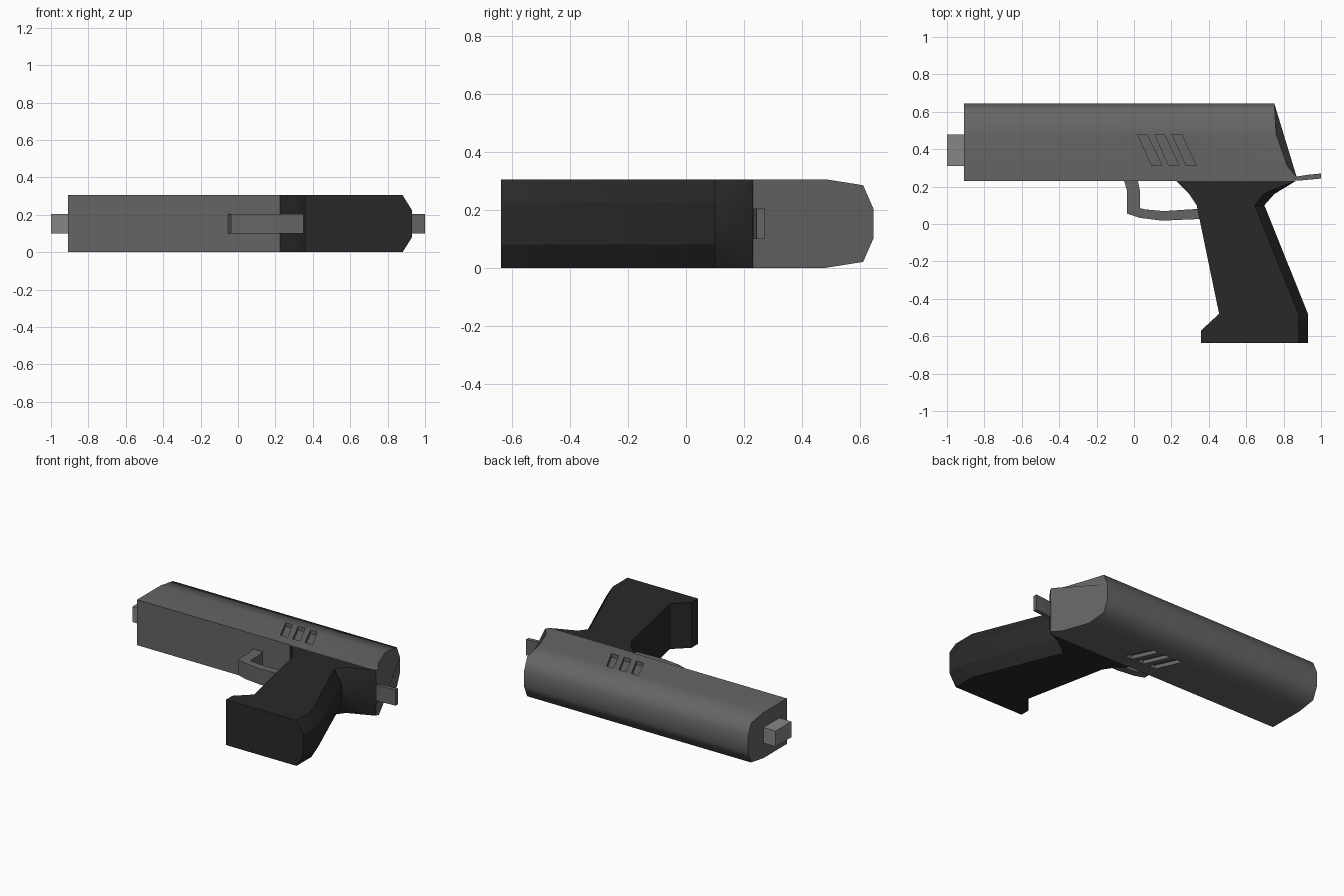
import bpy, bmesh, math

if "Cube" in bpy.data.objects:
    bpy.data.objects.remove(bpy.data.objects["Cube"])

MID = 0.1525          # centre height of the symmetric model
HALF = 0.1525


def material(name, v):
    m = bpy.data.materials.new(name)
    m.diffuse_color = (v, v, v, 1)
    m.use_nodes = True
    m.node_tree.nodes["Principled BSDF"].inputs["Base Color"].default_value = m.diffuse_color
    return m


steel = material("steel", 0.13)
rubber = material("rubber", 0.022)
bright = material("bright_steel", 0.24)


def loft(name, rings, mat=None, smooth=None):
    """Skin a list of equal-length closed rings and cap both ends."""
    bm = bmesh.new()
    loops = [[bm.verts.new(p) for p in r] for r in rings]
    for a, b in zip(loops, loops[1:]):
        for i in range(len(a)):
            j = (i + 1) % len(a)
            bm.faces.new((a[i], a[j], b[j], b[i]))
    bm.faces.new(loops[0])
    bm.faces.new(loops[-1])
    bmesh.ops.recalc_face_normals(bm, faces=bm.faces)
    me = bpy.data.meshes.new(name)
    bm.to_mesh(me)
    bm.free()
    ob = bpy.data.objects.new(name, me)
    bpy.context.collection.objects.link(ob)
    if mat:
        me.materials.append(mat)
    if smooth:
        me.shade_smooth()
        me.set_sharp_from_angle(angle=math.radians(smooth))
    return ob


def prism(name, pts, z0, z1, mat=None, smooth=None):
    return loft(name, [[(x, y, z) for x, y in pts] for z in (z0, z1)], mat, smooth)


# Slide: section narrows toward the top, rear end is curved (y, half width, rear x)
levels = [(0.23, HALF, 0.855), (0.25, HALF, 0.87), (0.31, HALF, 0.82),
          (0.48, HALF, 0.76), (0.61, 0.132, 0.752), (0.645, 0.052, 0.75)]
section = [(y, MID + w, xr) for y, w, xr in levels]
section += [(y, MID - w, xr) for y, w, xr in reversed(levels)]
slide = loft("slide", [[(-0.91, y, z) for y, z, _ in section],
                       [(xr, y, z) for y, z, xr in section]], steel)

# Slanted vent recesses on both flanks
DEPTH = 0.025
for i in range(3):
    x = 0.02 + 0.092 * i
    shape = [(x, 0.48 - 0.002), (x + 0.05, 0.48 - 0.002), (x + 0.13, 0.312), (x + 0.075, 0.312)]
    for z0, z1 in ((2 * HALF - DEPTH, 0.4), (-0.1, DEPTH)):
        cutter = prism("vent_cutter", shape, z0, z1, steel)
        mod = slide.modifiers.new("vent", "BOOLEAN")
        mod.operation, mod.solver, mod.object = "DIFFERENCE", "EXACT", cutter
        bpy.context.view_layer.objects.active = slide
        bpy.ops.object.modifier_apply(modifier=mod.name)
        bpy.data.objects.remove(cutter)

# Vent walls and floors face inward
for p in slide.data.polygons:
    zs = [slide.data.vertices[v].co.z for v in p.vertices]
    if any(abs(abs(z - MID) - (HALF - DEPTH)) < 1e-4 for z in zs):
        p.flip()
slide.data.shade_smooth()
slide.data.set_sharp_from_angle(angle=math.radians(62))

# Barrel tip
prism("barrel", [(-1, 0.31), (-0.9, 0.31), (-0.9, 0.478), (-1, 0.478)], 0.1, 0.205, bright)

# Rear tang
prism("hammer", [(0.84, 0.235), (0.88, 0.232), (1.0, 0.243), (1.0, 0.27),
                 (0.93, 0.263), (0.87, 0.254), (0.84, 0.28)], 0.1, 0.205, steel)

# Trigger guard as paired outer / inner outline
outer = [(-0.055, 0.235), (-0.037, 0.18), (-0.037, 0.056), (0.03, 0.033), (0.15, 0.018), (0.36, 0.027)]
inner = [(0.02, 0.235), (0.033, 0.17), (0.033, 0.085), (0.06, 0.078), (0.16, 0.069), (0.36, 0.082)]
loft("trigger_guard", [[(*o, 0.1), (*n, 0.1), (*n, 0.205), (*o, 0.205)]
                       for o, n in zip(outer, inner)], steel, 30)

# Grip: bevelled back edge (y, front x, rear x at the sides, rear x at the middle)
grip = [(0.23, 0.225, 0.86, 0.865), (0.16, 0.295, 0.69, 0.75), (0.10, 0.335, 0.645, 0.697),
        (-0.48, 0.455, 0.88, 0.93), (-0.57, 0.358, 0.88, 0.93), (-0.637, 0.358, 0.88, 0.93)]
loft("grip", [[(f, y, 0), (s, y, 0), (c, y, 0.08), (c, y, 0.225), (s, y, 2 * HALF), (f, y, 2 * HALF)]
              for y, f, s, c in grip], rubber, 30)
